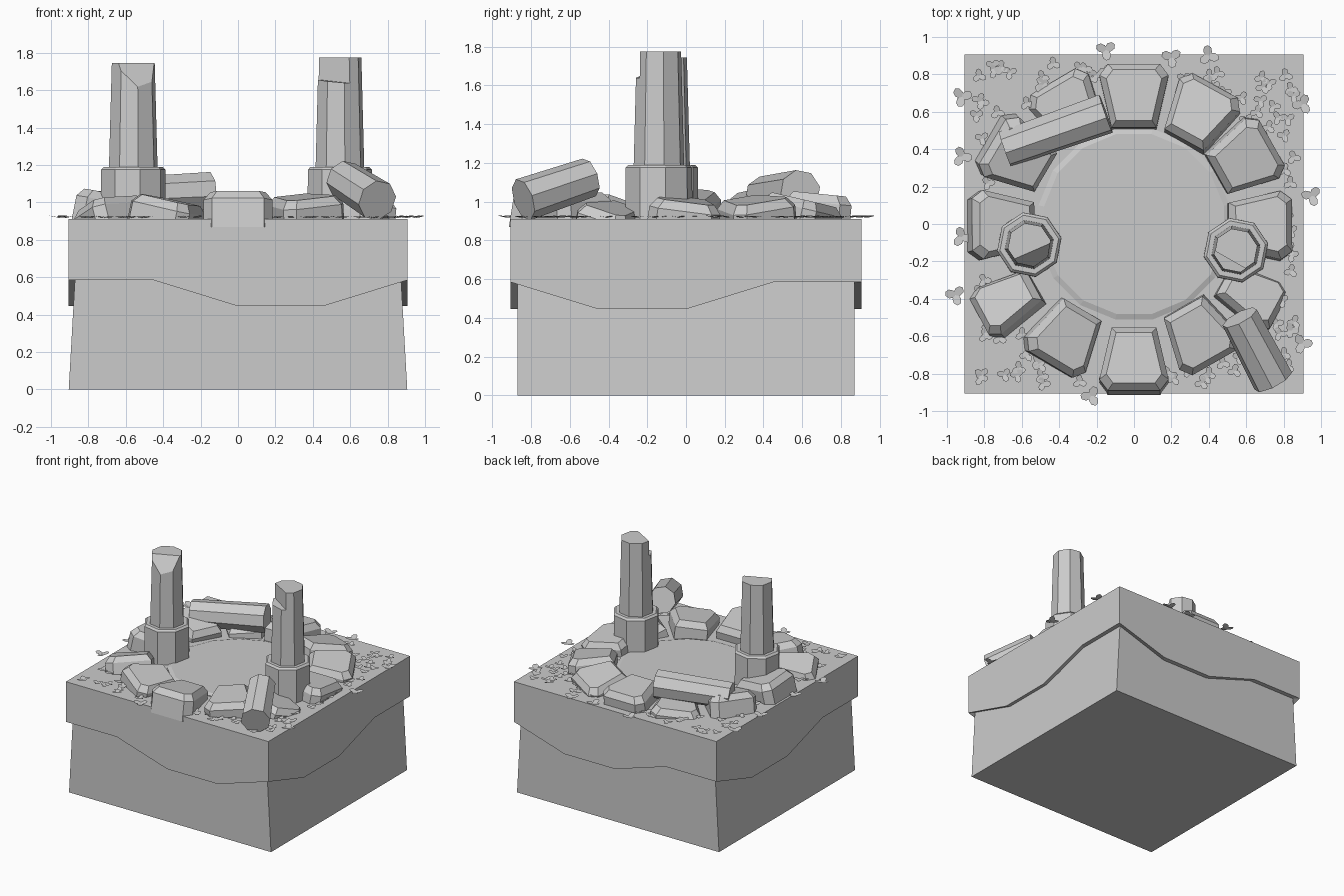
import bpy, bmesh, math, random
from mathutils import Vector, Matrix

if "Cube" in bpy.data.objects:
    bpy.data.objects.remove(bpy.data.objects["Cube"])
random.seed(4)

stone = bpy.data.materials.new("stone_grey")
stone.use_nodes = True
GREY = (0.6, 0.6, 0.6, 1)
stone.diffuse_color = GREY
stone.node_tree.nodes["Principled BSDF"].inputs["Base Color"].default_value = GREY


def finish(name, bm):
    bmesh.ops.recalc_face_normals(bm, faces=bm.faces)
    me = bpy.data.meshes.new(name)
    bm.to_mesh(me)
    bm.free()
    me.materials.append(stone)
    ob = bpy.data.objects.new(name, me)
    bpy.context.collection.objects.link(ob)
    return ob


def loft(rings):
    """Closed solid through rings of equal point count."""
    bm = bmesh.new()
    loops = [[bm.verts.new(p) for p in r] for r in rings]
    for a, b in zip(loops, loops[1:]):
        for i in range(len(a)):
            j = (i + 1) % len(a)
            bm.faces.new((a[i], a[j], b[j], b[i]))
    bm.faces.new(loops[0][::-1])
    bm.faces.new(loops[-1])
    return bm


def ring(r, z, n=8, turn=0.2):
    return [(r * math.cos(turn + math.tau * i / n),
             r * math.sin(turn + math.tau * i / n), z) for i in range(n)]


def slice_off(bm, point, normal):
    """Remove everything on the normal side and cap the cut."""
    geom = bm.verts[:] + bm.edges[:] + bm.faces[:]
    bmesh.ops.bisect_plane(bm, geom=geom, plane_co=point, plane_no=normal, clear_outer=True)
    bmesh.ops.holes_fill(bm, edges=[e for e in bm.edges if e.is_boundary])


# Earth block, wider at the foot
def rect(x, y, z):
    return [(-x, -y, z), (x, -y, z), (x, y, z), (-x, y, z)]


finish("earth_block", loft([rect(0.905, 0.87, 0), rect(0.87, 0.87, 0.62)]))

# Turf slab with a wavy overhanging skirt
TOP, HIGH, LOW, HALF = 0.91, 0.585, 0.445, 0.907
waves = [(HIGH, HIGH, LOW, LOW)] + [(HIGH, LOW, LOW, HIGH)] * 3
outline = []
for side, wave in enumerate(waves):
    turn = Matrix.Rotation(side * math.pi / 2, 3, 'Z')
    for k, z in enumerate(wave):
        p = turn @ Vector((-HALF + k * HALF / 2, -HALF, 0))
        outline.append((p.x, p.y, z))
inset = 0.865 / HALF
finish("turf_slab", loft([
    [(x * inset, y * inset, TOP - 0.05) for x, y, z in outline],
    [(x * inset, y * inset, z) for x, y, z in outline],
    outline,
    [(x, y, TOP) for x, y, z in outline]]))

# Round floor in the middle
finish("round_floor", loft([ring(0.52, 0.85, 16), ring(0.52, 0.915, 16), ring(0.49, 0.925, 16)]))

# Ring of tilted wedge stones: angle, radius, top height, outward rise, sideways rise
stones = [(0, .68, 1.01, -.1, -.13), (30, .69, 1.01, -.08, .15), (60, .7, 1.01, -.2, -.12),
          (90, .69, 1.04, -.1, 0), (120, .71, .98, -.08, -.1), (150, .7, 1.03, .25, -.05),
          (180, .69, 1.04, .2, .06), (210, .8, 1.0, -.1, .32), (240, .7, 1.01, .08, -.2),
          (270, .715, 1.04, .16, 0), (300, .69, 1.03, -.06, .1), (330, .74, .97, -.1, -.3)]
half = [(-.17, .12), (.11, .185), (.17, .14)]
wedge = [(u, -v) for u, v in half] + [(u, v) for u, v in reversed(half)]
for i, (angle, radius, height, rise_out, rise_side) in enumerate(stones):
    slim = 0.8 if angle in (210, 330) else 1
    place = (Matrix.Rotation(math.radians(angle), 4, 'Z')
             @ Matrix.Translation((radius, 0, height))
             @ Matrix.Rotation(-math.atan(rise_out), 4, 'Y')
             @ Matrix.Rotation(math.atan(rise_side), 4, 'X'))
    bm = loft([[(u * s, v * s * slim, z) for u, v in wedge]
               for s, z in ((1, -.2), (1, -.045), (.8, 0))])
    bmesh.ops.transform(bm, matrix=place, verts=bm.verts)
    finish(f"ring_stone_{i + 1}", bm)


# Standing broken columns
def shaft(x, y, top):
    bm = loft([ring(.135, 1.1), ring(.117, top)])
    bmesh.ops.translate(bm, vec=(x, y, 0), verts=bm.verts)
    return bm


for label, x, y in (("right", -.56, -.11), ("left", .545, -.14)):
    bm = loft([ring(.177, .87), ring(.175, 1.175), ring(.16, 1.19)])
    bmesh.ops.translate(bm, vec=(x, y, 0), verts=bm.verts)
    finish(f"column_base_{label}", bm)

bm = shaft(-.56, -.11, 1.745)
slice_off(bm, (-.555, -.15, 1.745), (.34, -.78, .53))
finish("column_shaft_right", bm)

split, away = (.53, -.2, 1.5), Vector((-.5, -.87, 0))
bm = shaft(.545, -.14, 1.775)
slice_off(bm, split, away)
finish("column_shaft_left", bm)
bm = shaft(.545, -.14, 1.775)
slice_off(bm, split, -away)
slice_off(bm, (.53, -.2, 1.645), (.08, -.05, 1))
finish("column_broken_half_left", bm)


# Fallen column pieces
def fallen(name, a, b, r):
    a, b = Vector(a), Vector(b)
    axis = b - a
    bm = loft([ring(r * .92, 0), ring(r, axis.length)])
    turn = axis.to_track_quat('Z', 'Y').to_matrix().to_4x4()
    bmesh.ops.transform(bm, matrix=Matrix.Translation(a) @ turn, verts=bm.verts)
    finish(name, bm)


fallen("fallen_column_back", (-.69, .4, 1.03), (-.15, .59, 1.055), .11)
fallen("fallen_column_front", (.565, -.5, 1.125), (.745, -.84, 1.01), .112)

# Flat leaf tufts scattered over the turf and along its rim
rim = [(-.15, .93), (-.955, -.38), (.95, .15), (-.92, .68), (.9, .64), (.4, .9), (.2, .89),
       (-.92, .36), (-.92, -.07), (-.23, -.92), (.9, -.64)]
spots = [(x, y, .04) for x, y in rim]
while len(spots) < 130:
    x, y = random.uniform(-.86, .86), random.uniform(-.86, .86)
    if math.hypot(x, y) > .8:
        spots.append((x, y, .028))
bm = bmesh.new()
for x, y, size in spots:
    start = random.uniform(0, math.tau)
    for k in range(3):
        leaf = (Matrix.Translation((x, y, TOP + .008))
                @ Matrix.Rotation(start + k * math.tau / 3, 4, 'Z')
                @ Matrix.Rotation(-.2, 4, 'Y')
                @ Matrix.Translation((size * .7, 0, 0))
                @ Matrix.Diagonal((size * .75, size * .6, 1, 1)))
        bmesh.ops.create_circle(bm, cap_ends=True, segments=7, radius=1, matrix=leaf)
finish("leaf_tufts", bm)
